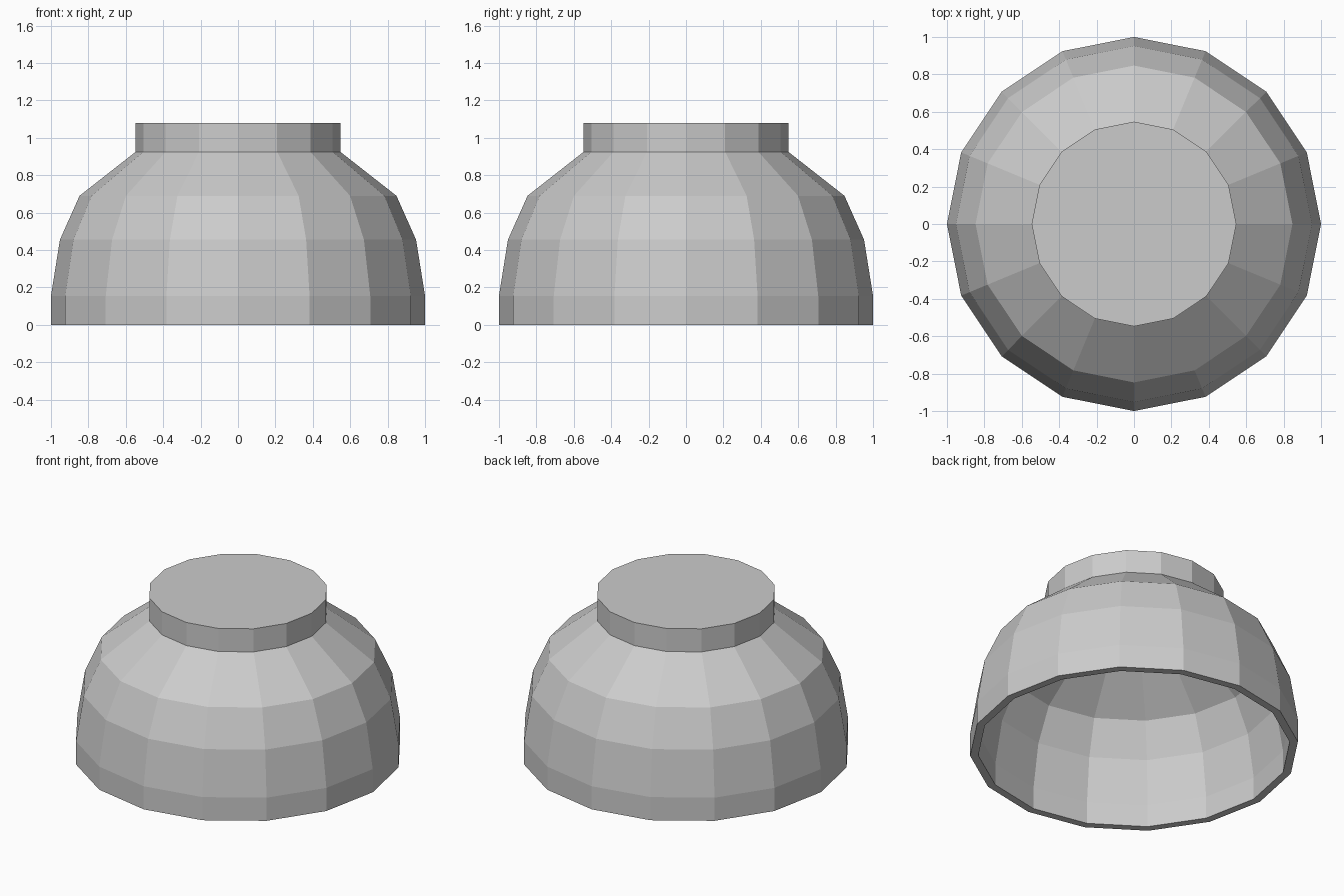
import bpy
import bmesh
from math import cos, sin, tau

if "Cube" in bpy.data.objects:
    bpy.data.objects.remove(bpy.data.objects["Cube"])

SIDES = 16

# Closed half-section (radius, height): outer wall, foot, then inner wall
outer = [(1.0, 0.0), (1.0, 0.155), (0.952, 0.455), (0.847, 0.69),
         (0.547, 0.925), (0.547, 1.08)]
inner = [(0.52, 0.88), (0.805, 0.66), (0.904, 0.44), (0.95, 0.15), (0.95, 0.0)]


def make_ring(bm, radius, z):
    return [bm.verts.new((radius * cos(tau * i / SIDES),
                          radius * sin(tau * i / SIDES), z))
            for i in range(SIDES)]


def bridge(bm, a, b):
    for i in range(SIDES):
        j = (i + 1) % SIDES
        bm.faces.new((a[i], a[j], b[j], b[i]))


bm = bmesh.new()
outer_rings = [make_ring(bm, r, z) for r, z in outer]
inner_rings = [make_ring(bm, r, z) for r, z in inner]

# Outer and inner walls
for rings in (outer_rings, inner_rings):
    for a, b in zip(rings, rings[1:]):
        bridge(bm, a, b)

# Rim, flat end of the foot, and inner floor
bridge(bm, inner_rings[-1], outer_rings[0])
bm.faces.new(outer_rings[-1])
bm.faces.new(inner_rings[0])
bmesh.ops.recalc_face_normals(bm, faces=bm.faces[:])

mesh = bpy.data.meshes.new("upturned_bowl")
bm.to_mesh(mesh)
bm.free()
bowl = bpy.data.objects.new("upturned_bowl", mesh)
bpy.context.collection.objects.link(bowl)
